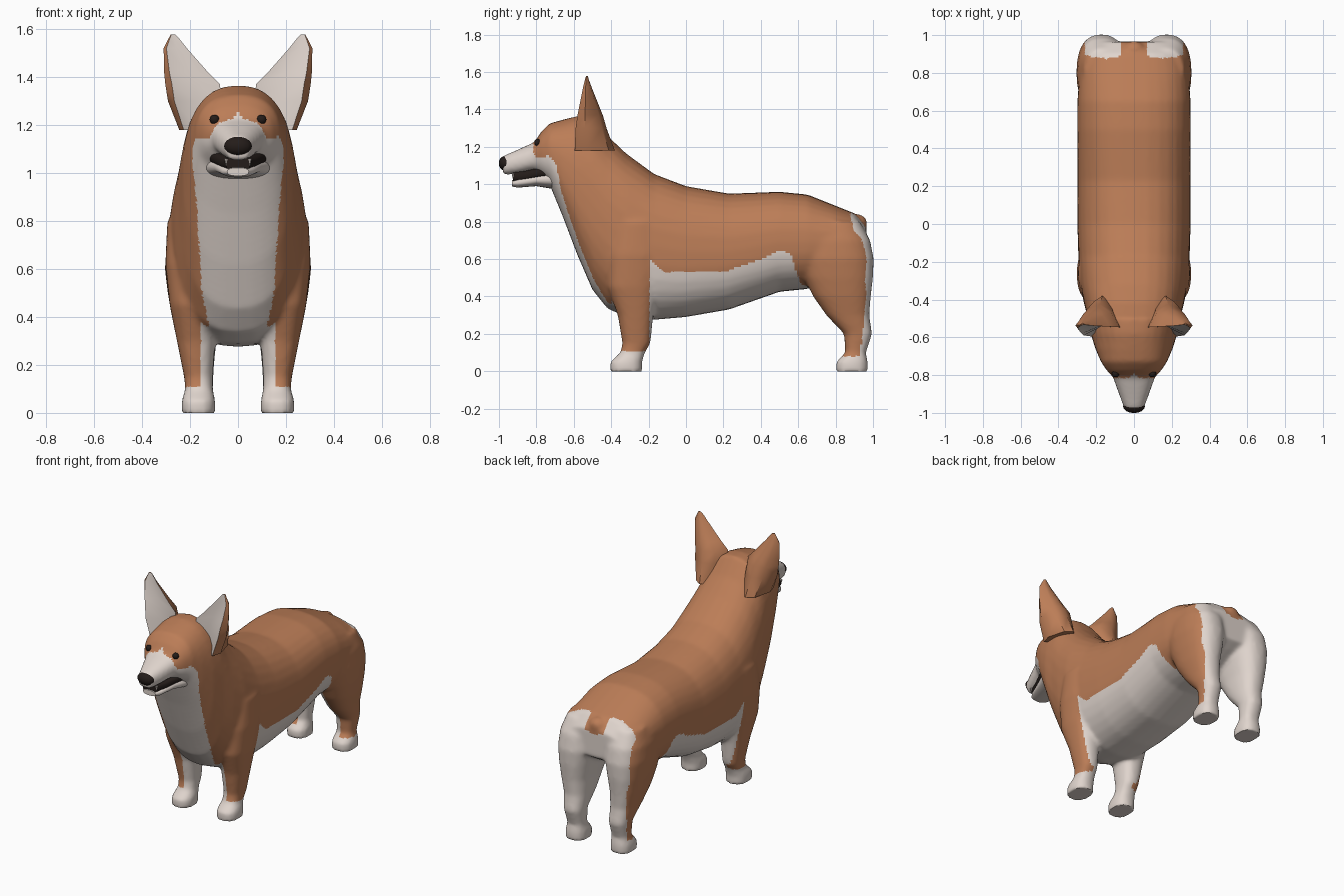
import bpy, bmesh, math
from mathutils import Vector, Matrix
from mathutils.bvhtree import BVHTree

if "Cube" in bpy.data.objects:
    bpy.data.objects.remove(bpy.data.objects["Cube"])


def material(name, rgb):
    m = bpy.data.materials.new(name)
    m.diffuse_color = (*rgb, 1)
    m.use_nodes = True
    m.node_tree.nodes["Principled BSDF"].inputs["Base Color"].default_value = m.diffuse_color
    return m


TAN = material("tan fur", (0.50, 0.205, 0.095))
WHITE = material("white fur", (0.74, 0.66, 0.61))
DARK = material("dark brown", (0.018, 0.012, 0.010))


def ring(n=32, e=2.4):
    """Unit superellipse"""
    pts = []
    for i in range(n):
        a = 2 * math.pi * i / n
        c, s = math.cos(a), math.sin(a)
        pts.append((math.copysign(abs(c) ** (2 / e), c), math.copysign(abs(s) ** (2 / e), s)))
    return pts


def bridge(bm, rows):
    """Skin a list of vertex loops and cap both ends; returns side faces by column"""
    rows = [[bm.verts.new(p) for p in r] for r in rows]
    n, cols = len(rows[0]), {}
    faces = []
    for a, b in zip(rows, rows[1:]):
        for i in range(n):
            f = bm.faces.new((a[i], a[(i + 1) % n], b[(i + 1) % n], b[i]))
            faces.append(f)
            cols.setdefault(i, []).append(f)
    faces += [bm.faces.new(rows[0]), bm.faces.new(rows[-1])]
    bmesh.ops.recalc_face_normals(bm, faces=faces)
    return cols


def loft_y(bm, sections, e=2.4):
    """sections: y, z bottom, z top, half width"""
    bridge(bm, [[(w * u, y, (zb + zt) / 2 + (zt - zb) / 2 * v) for u, v in ring(e=e)]
                for y, zb, zt, w in sections])


def loft_z(bm, sections, side):
    """sections: z, y front, y back, x inner, x outer"""
    bridge(bm, [[(side * ((x0 + x1) / 2 + (x1 - x0) / 2 * u), (y0 + y1) / 2 + (y1 - y0) / 2 * v, z)
                 for u, v in ring()] for z, y0, y1, x0, x1 in sections])


def make(name, bm, mats, angle=40):
    me = bpy.data.meshes.new(name)
    bm.to_mesh(me)
    bm.free()
    for m in mats:
        me.materials.append(m)
    ob = bpy.data.objects.new(name, me)
    bpy.context.collection.objects.link(ob)
    smooth(ob, angle)
    return ob


def smooth(ob, angle):
    bpy.ops.object.select_all(action='DESELECT')
    ob.select_set(True)
    bpy.context.view_layer.objects.active = ob
    bpy.ops.object.shade_smooth_by_angle(angle=math.radians(angle))


def ball(bm, pos, size):
    bmesh.ops.create_uvsphere(bm, u_segments=16, v_segments=10, radius=1,
                              matrix=Matrix.Translation(pos) @ Matrix.Diagonal((*size, 1)))


def curve(t, pts):
    """Piecewise linear lookup"""
    if t <= pts[0][0]:
        return pts[0][1]
    for (a, p), (b, q) in zip(pts, pts[1:]):
        if t <= b:
            return p + (q - p) * (t - a) / (b - a)
    return pts[-1][1]


# Body: muzzle, head, neck and trunk in one loft, plus legs and tail stub
bm = bmesh.new()
loft_y(bm, [(-0.98, 1.05, 1.15, .05), (-0.9, 1.055, 1.185, .08), (-0.81, 1.07, 1.225, .112),
            (-0.775, 1.04, 1.28, .145), (-0.73, 1.0, 1.325, .175), (-0.66, .83, 1.345, .205),
            (-0.58, .62, 1.365, .23), (-0.5, .435, 1.365, .245), (-0.42, .335, 1.26, .265),
            (-0.32, .29, 1.165, .285), (-0.17, .275, 1.055, .295), (0, .29, .99, .30),
            (.23, .33, .95, .30), (.5, .425, .96, .30), (.65, .44, .945, .30),
            (.8, .5, .885, .29), (.9, .55, .845, .265), (.965, .59, .77, .20)])
for s in (1, -1):
    # front leg
    loft_z(bm, [(-.012, -.405, -.235, .095, .235), (.05, -.405, -.235, .095, .235),
                (.1, -.35, -.22, .105, .22), (.15, -.34, -.19, .105, .225),
                (.3, -.365, -.175, .095, .255), (.45, -.42, -.15, .09, .285),
                (.62, -.42, -.11, .1, .303), (.8, -.38, -.14, .12, .295)], s)
    # hind leg
    loft_z(bm, [(-.012, .803, .972, .095, .235), (.05, .803, .972, .095, .235),
                (.1, .852, .962, .105, .22), (.2, .845, .995, .1, .23),
                (.3, .75, .98, .09, .25), (.4, .68, .988, .08, .275),
                (.5, .63, 1.0, .06, .293), (.6, .6, 1.004, .04, .305),
                (.7, .6, .985, .04, .298), (.8, .65, .93, .05, .265)], s)
ball(bm, (0, .92, .79), (.06, .05, .05))
rough = make("body_rough", bm, [])
mod = rough.modifiers.new("remesh", 'REMESH')
mod.mode, mod.voxel_size = 'VOXEL', 0.0125
mod = rough.modifiers.new("smooth", 'SMOOTH')
mod.factor, mod.iterations = 0.5, 8
me = bpy.data.meshes.new_from_object(rough.evaluated_get(bpy.context.evaluated_depsgraph_get()))
bpy.data.objects.remove(rough)
body = bpy.data.objects.new("body", me)
bpy.context.collection.objects.link(body)
me.materials.clear()
me.materials.append(TAN)
me.materials.append(WHITE)
for v in me.vertices:
    v.co.z = max(v.co.z, 0)

BIB = [(.3, -.35), (.42, -.42), (.6, -.49), (.85, -.585), (1.0, -.64), (1.15, -.72)]
BIB_W = [(.3, .11), (.5, .15), (.9, .175), (1.05, .19)]
BELLY = [(-.2, .6), (-.12, .53), (.2, .53), (.4, .6), (.5, .65), (.56, .63), (.6, .5), (.64, .42)]
RUMP = [(.1, .93), (.2, .945), (.4, .965), (.6, .95), (.7, .915), (.84, .875)]


def is_white(c):
    x, y, z = abs(c.x), c.y, c.z
    if z < (.11 if y < .3 else .08):                                # paws
        return True
    if y < -.6 and (y < -.815 or (y < -.7 and z < 1.25 - 1.1 * x)):  # muzzle and blaze
        return True
    if z < 1.15 and y < curve(z, BIB) and x < curve(z, BIB_W):      # chest
        return True
    if -.195 < y < .64 and z < curve(y, BELLY):                     # belly
        return True
    if x < .155 and z < (.42 if -.4 < y < .3 else .62) and y > -.4:  # inner legs
        return x < .1 or z < .42 or y > .3
    tail = x < .065 and z > .75
    return y > curve(z, RUMP) and z < .845 and x < .26 and not tail  # rump


for p in me.polygons:
    p.material_index = int(is_white(p.center))
smooth(body, 60)

# Ears: hollow-fronted wedges, pale inside
bm = bmesh.new()
for s in (1, -1):
    rows = []
    for z, xi, xo, yf, yb in [(1.18, .09, .245, -.595, -.38), (1.3, .07, .292, -.59, -.425),
                              (1.37, .075, .303, -.58, -.445), (1.42, .125, .308, -.57, -.465),
                              (1.52, .213, .31, -.55, -.505), (1.56, .245, .29, -.54, -.52),
                              (1.578, .262, .28, -.535, -.525)]:
        d, w = yb - yf, xo - xi
        rows.append([(s * (xi + w * u), yf + d * v, z) for u, v in
                     ((0, .25), (.45, .3), (.88, 0), (1, .3), (.8, .85), (.5, 1), (.2, .8))])
    cols = bridge(bm, rows)
    for i in (0, 1):
        for f in cols[i]:
            f.material_index = 1
make("ears", bm, [TAN, WHITE], 50)

# Lower jaw and dark mouth opening
bm = bmesh.new()
loft_y(bm, [(-.68, .97, 1.09, .15), (-.8, .99, 1.058, .098), (-.9, .982, 1.032, .066),
            (-.93, .988, 1.022, .045)])
make("lower_jaw", bm, [WHITE])
bm = bmesh.new()
loft_y(bm, [(-.72, 1.03, 1.11, .13), (-.78, 1.03, 1.095, .11), (-.86, 1.015, 1.075, .076),
            (-.925, 1.01, 1.07, .05)], 3)
make("mouth", bm, [DARK])

# Fangs
bm = bmesh.new()
for s in (1, -1):
    bmesh.ops.create_cone(bm, segments=6, radius1=.001, radius2=.008, depth=.03, cap_ends=True,
                          matrix=Matrix.Translation((s * .05, -.925, 1.045)))
make("fangs", bm, [WHITE])

# Nose
bm = bmesh.new()
ball(bm, (0, -.965, 1.112), (.058, .036, .04))
make("nose", bm, [DARK])

# Eyes, set onto the face surface
bvh = BVHTree.FromPolygons([v.co for v in me.vertices], [p.vertices for p in me.polygons])
bm = bmesh.new()
for s in (1, -1):
    hit = bvh.ray_cast(Vector((s * .098, -2, 1.223)), Vector((0, 1, 0)))[0]
    ball(bm, hit, (.02, .018, .02))
make("eyes", bm, [DARK])
